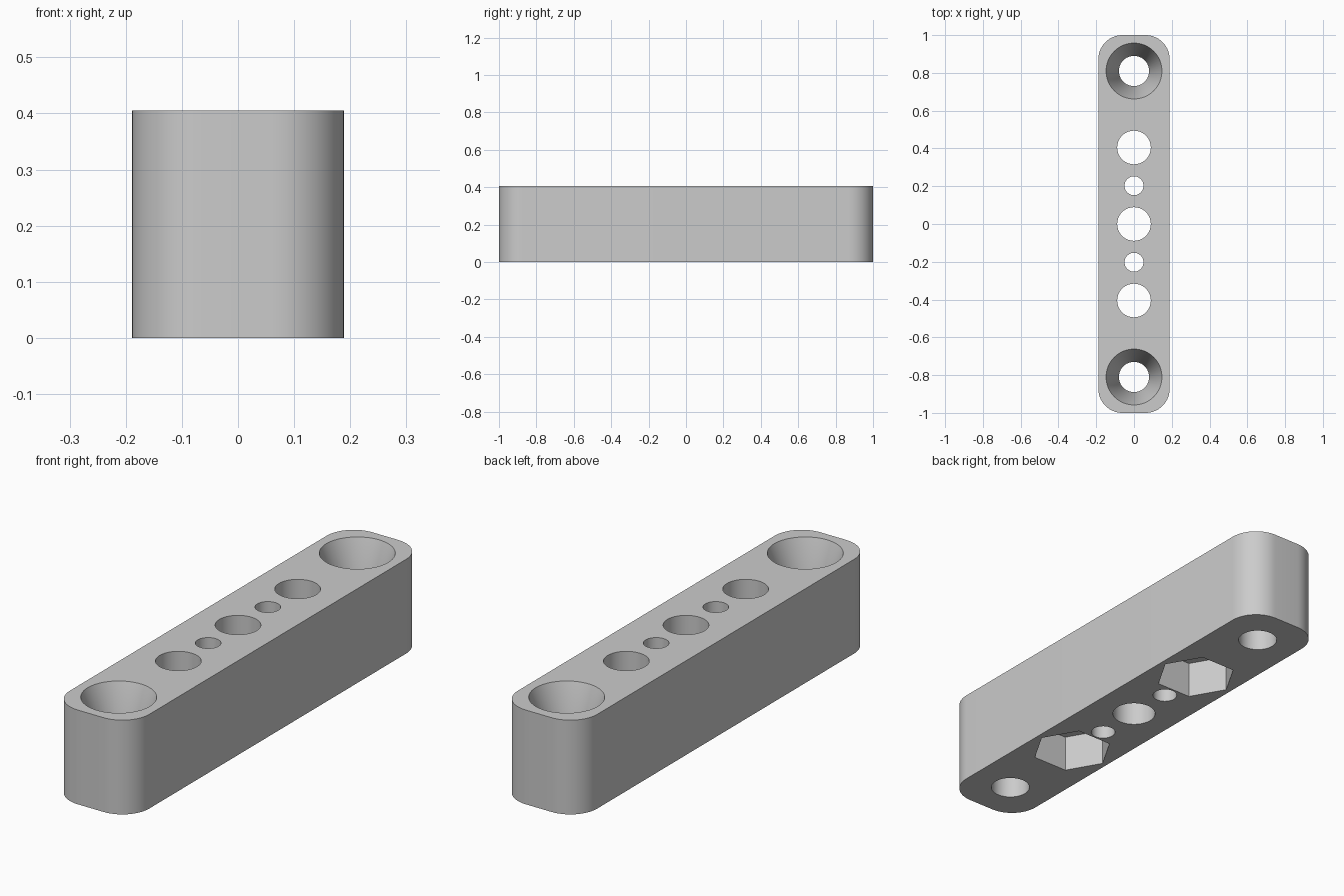
import bpy
import bmesh
import math

cube = bpy.data.objects.get("Cube")
if cube:
    bpy.data.objects.remove(cube, do_unlink=True)

WIDTH, LENGTH, HEIGHT = 0.378, 2.0, 0.405
CORNER = 0.128
PITCH = 0.405      # spacing of the main holes
OVER = 0.05        # how far cutters reach past the faces

grey = bpy.data.materials.new("light grey")
grey.use_nodes = True
colour = (0.6, 0.6, 0.6, 1)
grey.diffuse_color = colour
grey.node_tree.nodes["Principled BSDF"].inputs["Base Color"].default_value = colour


def make_object(name, bm):
    bmesh.ops.recalc_face_normals(bm, faces=bm.faces)
    mesh = bpy.data.meshes.new(name)
    bm.to_mesh(mesh)
    bm.free()
    mesh.materials.append(grey)
    obj = bpy.data.objects.new(name, mesh)
    bpy.context.collection.objects.link(obj)
    return obj


def add_prism(bm, y, rings, sides):
    """Closed stack of (radius, z) rings standing at x = 0."""
    loops = []
    for r, z in rings:
        angles = [math.tau * i / sides for i in range(sides)]
        loops.append([bm.verts.new((r * math.cos(a), y + r * math.sin(a), z)) for a in angles])
    for low, high in zip(loops, loops[1:]):
        for i in range(sides):
            j = (i + 1) % sides
            bm.faces.new((low[i], low[j], high[j], high[i]))
    bm.faces.new(loops[0][::-1])
    bm.faces.new(loops[-1])


# Bar with rounded upright corners
bm = bmesh.new()
bmesh.ops.create_cube(bm, size=1)
bmesh.ops.scale(bm, vec=(WIDTH, LENGTH, HEIGHT), verts=bm.verts)
bmesh.ops.translate(bm, vec=(0, 0, HEIGHT / 2), verts=bm.verts)
upright = [e for e in bm.edges if abs(e.verts[0].co.z - e.verts[1].co.z) > 0.1]
bmesh.ops.bevel(bm, geom=upright, offset=CORNER, segments=14, profile=0.5, affect='EDGES')
bar = make_object("drilled_bar", bm)

# Through holes: three wide, two narrow, two countersunk
bm = bmesh.new()
for y in (-PITCH, 0, PITCH):
    add_prism(bm, y, [(0.089, -OVER), (0.089, HEIGHT + OVER)], 56)
for side in (-1, 1):
    add_prism(bm, side * PITCH / 2, [(0.05, -OVER), (0.05, HEIGHT + OVER)], 48)
    cone = [(0.08, -OVER), (0.08, HEIGHT / 2), (0.148, HEIGHT), (0.148, HEIGHT + OVER)]
    add_prism(bm, side * 2 * PITCH, cone, 64)
hole_cutter = make_object("hole_cutter", bm)

# Hexagonal nut pockets in the underside
bm = bmesh.new()
for side in (-1, 1):
    add_prism(bm, side * PITCH, [(0.167, -OVER), (0.167, 0.16)], 6)
pocket_cutter = make_object("pocket_cutter", bm)

bpy.context.view_layer.objects.active = bar
for cutter in (hole_cutter, pocket_cutter):
    cutter.hide_render = True
    mod = bar.modifiers.new(cutter.name, 'BOOLEAN')
    mod.operation = 'DIFFERENCE'
    mod.solver = 'EXACT'
    mod.object = cutter
    bpy.ops.object.modifier_apply(modifier=mod.name)
    bpy.data.objects.remove(cutter, do_unlink=True)

# Smooth round walls, sharp rims
bpy.ops.object.select_all(action='DESELECT')
bar.select_set(True)
bpy.ops.object.shade_smooth_by_angle(angle=math.radians(25))
for poly in bar.data.polygons:
    poly.material_index = 0
